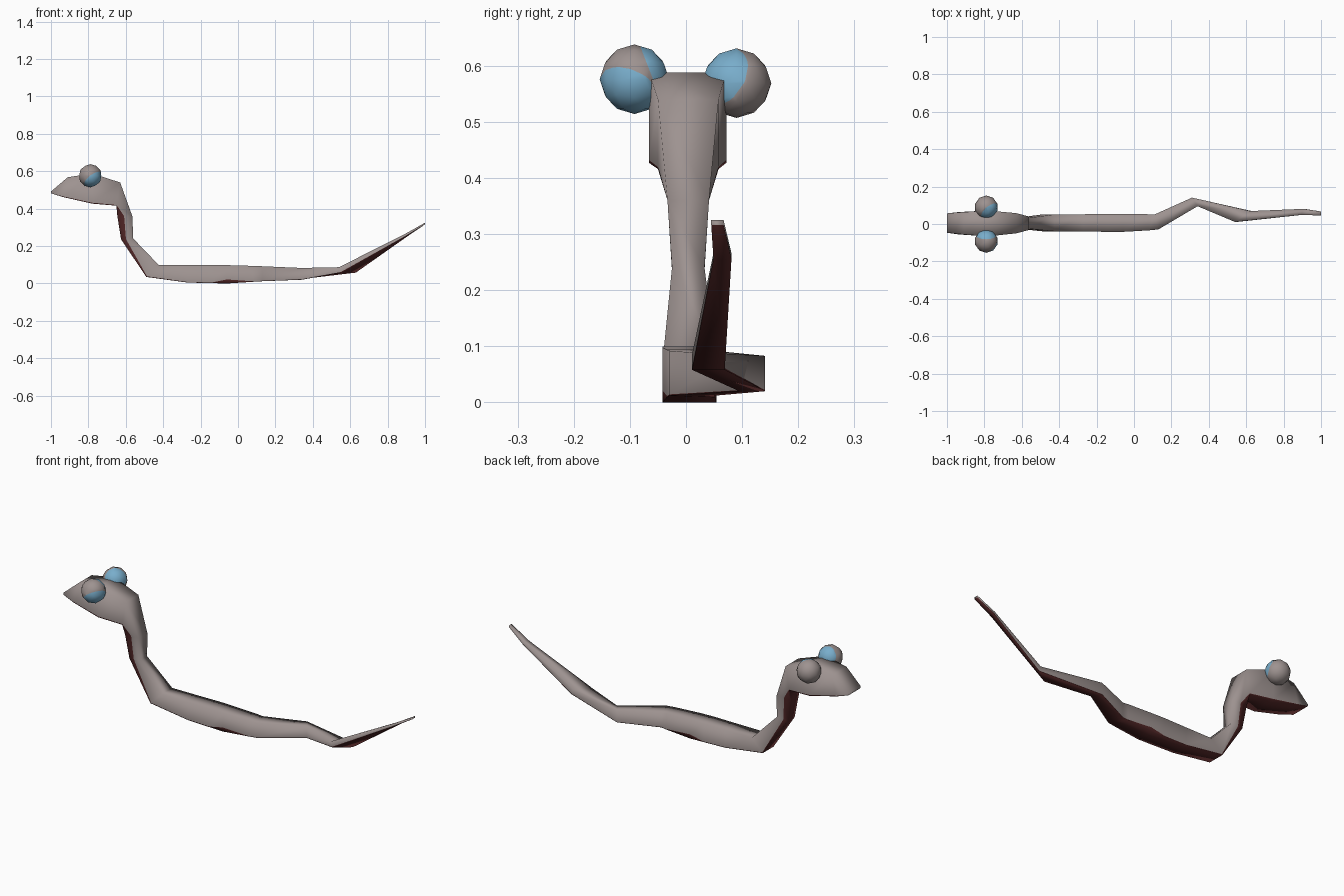
import bpy, bmesh, math
from mathutils import Vector

if "Cube" in bpy.data.objects:
    bpy.data.objects.remove(bpy.data.objects["Cube"])


def material(name, rgb):
    m = bpy.data.materials.new(name)
    m.diffuse_color = (*rgb, 1)
    m.use_nodes = True
    m.node_tree.nodes["Principled BSDF"].inputs["Base Color"].default_value = m.diffuse_color
    return m


GREY = material("grey_skin", (0.34, 0.29, 0.28))
RED = material("dark_red_belly", (0.085, 0.02, 0.02))
BLUE = material("eye_blue", (0.19, 0.42, 0.60))


def finish(bm, name, mats):
    bmesh.ops.recalc_face_normals(bm, faces=bm.faces)
    me = bpy.data.meshes.new(name)
    bm.to_mesh(me)
    bm.free()
    for m in mats:
        me.materials.append(m)
    for p in me.polygons:
        p.use_smooth = True
    ob = bpy.data.objects.new(name, me)
    bpy.context.collection.objects.link(ob)
    return ob


# Box-like cross-sections from snout to tail tip:
# x top, z top, x belly, z belly, y centre, half width, skew, belly band height
rings = [
    (-1.0, .492, -1.0, .482, .005, .052, 0, .03),
    (-.91, .568, -.935, .462, .004, .060, 0, .03),
    (-.78, .588, -.78, .427, .003, .069, 0, .03),
    (-.63, .54, -.65, .416, .004, .054, 0, .03),
    (-.565, .36, -.645, .36, .004, .037, 0, .45),
    (-.56, .24, -.625, .235, .004, .029, 0, .40),
    (-.425, .10, -.49, .035, .006, .045, 0, .05),
    (-.27, .10, -.27, .005, .006, .046, 0, .03),
    (-.14, .10, -.14, .002, .006, .048, 0, .03),
    (-.06, .098, -.06, .0, .006, .048, 0, .22),
    (.08, .094, .08, .009, .009, .043, 0, .03),
    (.12, .092, .12, .012, .011, .040, -.01, .03),
    (.325, .083, .325, .02, .118, .023, -.015, .03),
    (.58, .087, .59, .058, .040, .029, .04, .10),
    (.90, .266, .905, .255, .065, .016, .005, .05),
    (1.0, .325, 1.0, .316, .056, .011, 0, .05),
]

# Body: loft through the sections, belly faces red
bm = bmesh.new()
loops = []
for xt, zt, xb, zb, y, w, skew, band in rings:
    loop = []
    for side, heights in ((-1, (0, band, 1)), (1, (1, band, 0))):
        for t in heights:
            x = xb + (xt - xb) * t + side * skew
            loop.append(bm.verts.new((min(x, 1), y + side * w, zb + (zt - zb) * t)))
    loops.append(loop)
for a, b in zip(loops, loops[1:]):
    for i in range(6):
        j = (i + 1) % 6
        f = bm.faces.new((a[i], a[j], b[j], b[i]))
        # slots 0 and 4 are the low side bands, slot 5 is the underside
        f.material_index = 1 if i in (0, 4, 5) else 0
bm.faces.new(loops[0])
bm.faces.new(loops[-1])
finish(bm, "snake_body", [GREY, RED])


# Eyes: faceted balls, cut by planes so blue caps have clean rims
def eye(name, centre, caps):
    r = 0.062
    bm = bmesh.new()
    bmesh.ops.create_icosphere(bm, subdivisions=2, radius=r)
    caps = [(Vector(d).normalized(), t * r) for d, t in caps]
    for d, t in caps:
        bmesh.ops.bisect_plane(bm, geom=bm.verts[:] + bm.edges[:] + bm.faces[:],
                               plane_co=d * t, plane_no=d)
    for f in bm.faces:
        c = f.calc_center_median()
        f.material_index = int(any(c.dot(d) > t for d, t in caps))
    finish(bm, name, [GREY, BLUE]).location = centre


eye("eye_front", (-.79, -.092, .576),
    [((.55, -.35, -.7), .35), ((0, .9, .35), .5)])
eye("eye_back", (-.79, .090, .569),
    [((.6, -.7, .4), .42)])
